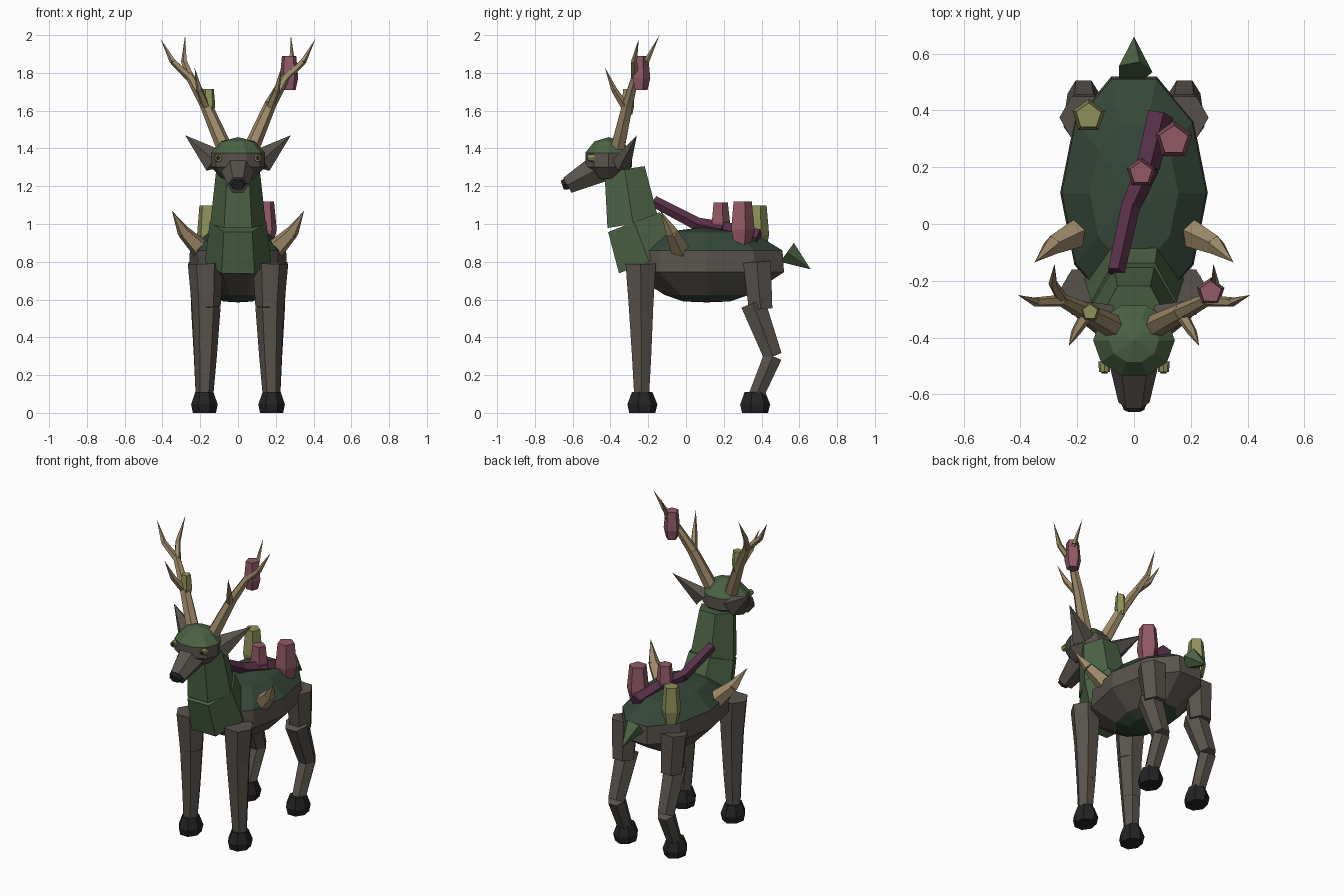
import bpy, bmesh, math
from mathutils import Vector

if "Cube" in bpy.data.objects:
    bpy.data.objects.remove(bpy.data.objects["Cube"])


def material(name, rgb):
    m = bpy.data.materials.new(name)
    lin = [c / 12.92 if c <= 0.04045 else ((c + 0.055) / 1.055) ** 2.4 for c in rgb]
    m.diffuse_color = (*lin, 1)
    m.use_nodes = True
    m.node_tree.nodes["Principled BSDF"].inputs["Base Color"].default_value = m.diffuse_color
    return m


HIDE = material("grey_brown_hide", (0.35, 0.325, 0.30))
MOSS = material("dark_moss", (0.21, 0.28, 0.225))
LEAF = material("leaf_green", (0.30, 0.39, 0.27))
HORN = material("tan_horn", (0.62, 0.54, 0.41))
BLACK = material("hoof_black", (0.14, 0.14, 0.145))
VINE = material("purple_vine", (0.34, 0.185, 0.28))
PINK = material("pink_bloom", (0.57, 0.35, 0.40))
OLIVE = material("olive_bud", (0.56, 0.57, 0.35))


def finish(name, bm, mats, rule=None, mirror=False):
    bmesh.ops.recalc_face_normals(bm, faces=bm.faces)
    if rule:
        for f in bm.faces:
            f.material_index = rule(f.calc_center_median())
    me = bpy.data.meshes.new(name)
    bm.to_mesh(me)
    bm.free()
    for m in mats:
        me.materials.append(m)
    ob = bpy.data.objects.new(name, me)
    bpy.context.collection.objects.link(ob)
    if mirror:
        ob.modifiers.new("mirror", 'MIRROR').use_mirror_merge = False
    return ob


def skin(bm, rings):
    """Join rings of verts (a one-vert ring is a pole) and cap open ends."""
    for a, b in zip(rings, rings[1:]):
        n = max(len(a), len(b))
        for i in range(n):
            j = (i + 1) % n
            if len(a) == 1:
                bm.faces.new((a[0], b[j], b[i]))
            elif len(b) == 1:
                bm.faces.new((a[i], a[j], b[0]))
            else:
                bm.faces.new((a[i], a[j], b[j], b[i]))
    for r in (rings[0], rings[-1]):
        if len(r) > 1:
            bm.faces.new(r)


def limb(name, pts, radii, mat, sides=6, flat=1.0, mirror=False, bm_only=None):
    """Chain of separate tapered prisms; flat scales the second cross axis."""
    bm = bmesh.new()
    for k in range(len(pts) - 1):
        a, b = Vector(pts[k]), Vector(pts[k + 1])
        d = (b - a).normalized()
        u = Vector((1, 0, 0))
        u = (u - d * u.dot(d)).normalized()
        v = d.cross(u)
        rings = []
        for p, r in ((a, radii[k]), (b, radii[k + 1])):
            if r == 0:
                rings.append([bm.verts.new(p)])
                continue
            rings.append([bm.verts.new(p + u * r * math.cos(t) + v * r * flat * math.sin(t))
                          for t in (2 * math.pi * i / sides for i in range(sides))])
        skin(bm, rings)
    return finish(name, bm, [mat], mirror=mirror)


def lathe(name, profile, mats, centre=(0, 0), scale=(1, 1), sides=10, turn=0.0,
          rule=None, mirror=False):
    """Stack of (radius, z) rings around a vertical axis."""
    bm = bmesh.new()
    rings = []
    for r, z in profile:
        angles = [turn + 2 * math.pi * i / sides for i in range(sides if r else 1)]
        rings.append([bm.verts.new((centre[0] + scale[0] * r * math.cos(t),
                                    centre[1] + scale[1] * r * math.sin(t), z)) for t in angles])
    skin(bm, rings)
    return finish(name, bm, mats, rule, mirror)


# Body: grey flanks, mossy back and belly
lathe("body", [(0, 0.585), (0.3, 0.59), (0.55, 0.625), (1, 0.745), (0.98, 0.86),
               (0.6, 0.955), (0, 0.985)], [HIDE, MOSS], (0, 0.11), (0.26, 0.43),
      rule=lambda c: int(c.z > 0.87 or c.z < 0.62))

# Neck and tail
limb("lower_neck", [(0, -0.195, 0.80), (0, -0.275, 1.01)], [0.175, 0.15], LEAF, flat=1.13)
limb("upper_neck", [(0, -0.28, 1.0), (0, -0.325, 1.29)], [0.147, 0.115], LEAF, flat=1.08)
limb("tail", [(0, 0.535, 0.85), (0, 0.66, 0.76)], [0.065, 0], LEAF, sides=5)

# Head with green crown, muzzle and nose
lathe("head", [(0, 1.22), (0.588, 1.243), (0.96, 1.303), (0.96, 1.377), (0.588, 1.437), (0, 1.46)],
      [HIDE, LEAF], (0, -0.41), (0.15, 0.135), rule=lambda c: int(c.z > 1.38))
limb("muzzle", [(0, -0.46, 1.295), (0, -0.628, 1.205)], [0.095, 0.055], HIDE, flat=0.95)
limb("nose", [(0, -0.612, 1.22), (0, -0.655, 1.205)], [0.052, 0.036], BLACK, flat=0.8)

# Ears, eyes and pupils
limb("ears", [(0.115, -0.335, 1.33), (0.28, -0.26, 1.47)], [0.075, 0], HIDE, sides=5,
     flat=0.75, mirror=True)
limb("eyes", [(0.104, -0.485, 1.35), (0.104, -0.522, 1.35)], [0.022, 0.019], OLIVE, sides=8,
     mirror=True)
limb("pupils", [(0.104, -0.52, 1.35), (0.104, -0.526, 1.35)], [0.012, 0.011], BLACK, sides=8,
     mirror=True)

# Antlers: beam plus three tines on each side
limb("antler_beams", [(0.075, -0.36, 1.41), (0.17, -0.31, 1.63), (0.26, -0.265, 1.79)],
     [0.042, 0.032, 0.022], HORN, mirror=True)
limb("antler_outer_tines", [(0.25, -0.27, 1.77), (0.345, -0.275, 1.86), (0.41, -0.25, 1.98)],
     [0.022, 0.017, 0], HORN, sides=5, mirror=True)
limb("antler_rear_tines", [(0.25, -0.27, 1.77), (0.285, -0.21, 1.86), (0.28, -0.14, 2.0)],
     [0.022, 0.016, 0], HORN, sides=5, mirror=True)
limb("antler_front_tines", [(0.165, -0.315, 1.61), (0.205, -0.38, 1.71), (0.23, -0.43, 1.83)],
     [0.024, 0.017, 0], HORN, sides=5, mirror=True)

# Shoulder spikes
limb("shoulder_spikes", [(0.19, -0.03, 0.86), (0.285, -0.075, 0.955), (0.35, -0.135, 1.07)],
     [0.055, 0.036, 0], HORN, sides=5, mirror=True)

# Legs and hooves
limb("front_legs", [(0.172, -0.24, 0.79), (0.168, -0.238, 0.56), (0.172, -0.235, 0.30),
                    (0.178, -0.235, 0.07)], [0.094, 0.076, 0.06, 0.045], HIDE, flat=0.98,
     mirror=True)
limb("rear_thighs", [(0.178, 0.375, 0.80), (0.174, 0.395, 0.55)], [0.085, 0.072], HIDE,
     mirror=True)
limb("rear_shanks", [(0.174, 0.355, 0.58), (0.178, 0.46, 0.30), (0.178, 0.362, 0.07)],
     [0.076, 0.056, 0.045], HIDE, mirror=True)
for part, y in (("front_hooves", -0.235), ("rear_hooves", 0.362)):
    lathe(part, [(0.066, 0), (0.076, 0.045), (0.052, 0.11)], [BLACK], (0.178, y), (0.95, 1.1),
          sides=7, turn=math.pi / 2, mirror=True)

# Vine lying along the back
limb("back_vine", [(-0.065, -0.17, 1.12), (-0.015, 0.06, 1.0), (0.045, 0.2, 0.97),
                   (0.09, 0.385, 0.925)], [0.032, 0.036, 0.044, 0.05], VINE, sides=5)

# Blooms and buds: five-sided pods (x, y, bottom, top, radius)
pods = [("large_back_bloom", 0.14, 0.295, 0.89, 1.12, 0.068, PINK),
        ("small_back_bloom", 0.025, 0.18, 0.95, 1.115, 0.053, PINK),
        ("back_bud", -0.16, 0.38, 0.86, 1.097, 0.06, OLIVE),
        ("antler_bloom", 0.27, -0.24, 1.71, 1.89, 0.051, PINK),
        ("antler_bud", -0.155, -0.31, 1.58, 1.715, 0.036, OLIVE)]
for name, x, y, lo, hi, r, mat in pods:
    h = hi - lo
    lathe(name, [(r * 0.72, lo), (r, lo + h * 0.35), (r * 0.78, hi)], [mat], (x, y),
          sides=5, turn=0.3)
